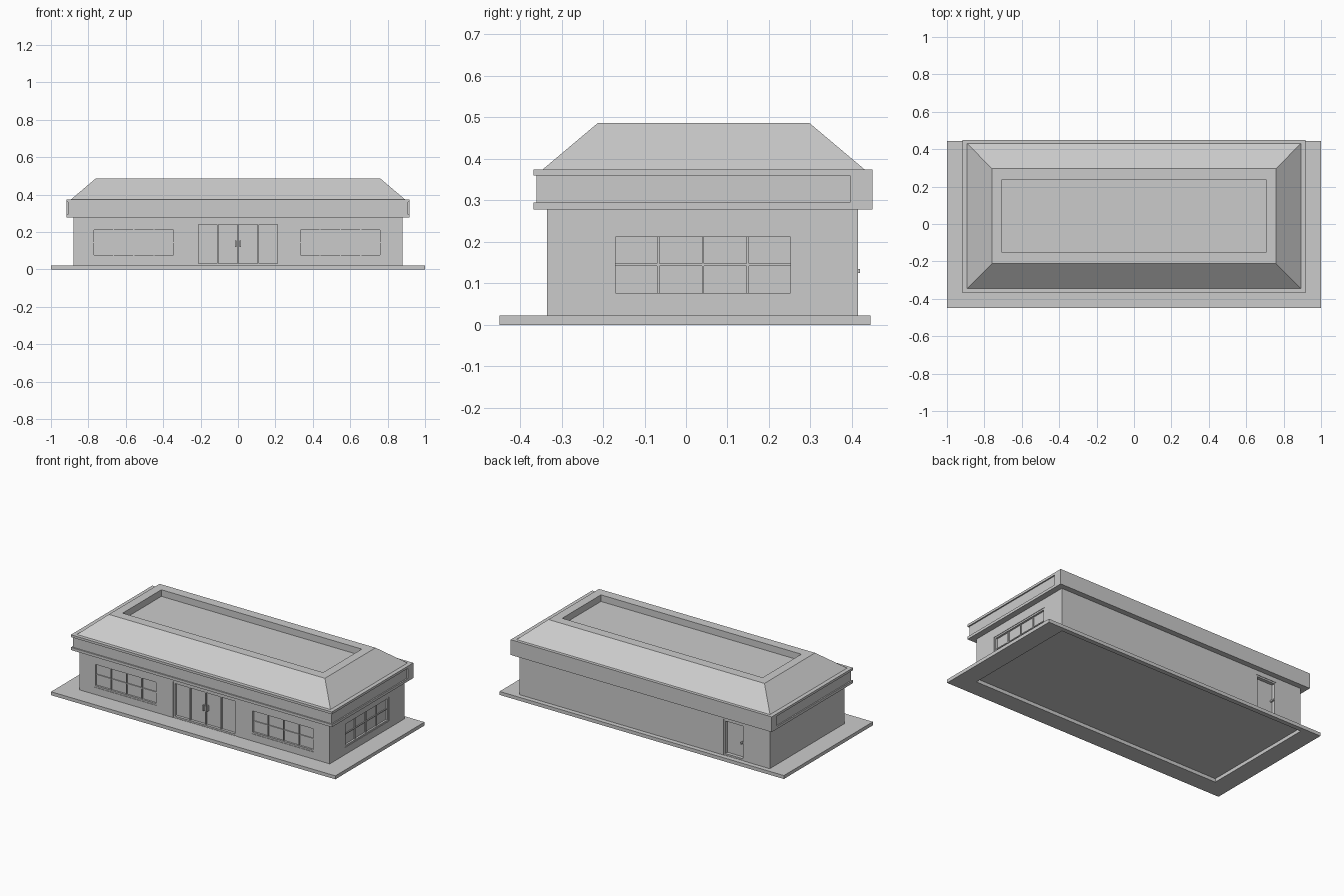
import bpy, bmesh

old = bpy.data.objects.get("Cube")
if old:
    bpy.data.objects.remove(old, do_unlink=True)

grey = bpy.data.materials.new("light_grey")
grey.use_nodes = True
grey.diffuse_color = (0.6, 0.6, 0.6, 1)
grey.node_tree.nodes["Principled BSDF"].inputs["Base Color"].default_value = (0.6, 0.6, 0.6, 1)


def finish(name, bm):
    bmesh.ops.recalc_face_normals(bm, faces=bm.faces)
    mesh = bpy.data.meshes.new(name)
    bm.to_mesh(mesh)
    bm.free()
    mesh.materials.append(grey)
    ob = bpy.data.objects.new(name, mesh)
    bpy.context.collection.objects.link(ob)
    return ob


def loft(name, rects, closed=False):
    """Join rectangles (half x, y min, y max, z) into a skin, capped or looped."""
    bm = bmesh.new()
    rings = [[bm.verts.new(p) for p in
              ((-x, a, z), (x, a, z), (x, b, z), (-x, b, z))]
             for x, a, b, z in rects]
    pairs = list(zip(rings, rings[1:]))
    if closed:
        pairs.append((rings[-1], rings[0]))
    else:
        bm.faces.new(rings[0])
        bm.faces.new(rings[-1])
    for lo, hi in pairs:
        for i in range(4):
            j = (i + 1) % 4
            bm.faces.new((lo[i], lo[j], hi[j], hi[i]))
    return finish(name, bm)


def boxes(name, spans):
    """One object from boxes given as ((x0, x1), (y0, y1), (z0, z1))."""
    bm = bmesh.new()
    for span in spans:
        for v in bmesh.ops.create_cube(bm, size=1)["verts"]:
            for k, (lo, hi) in enumerate(span):
                v.co[k] = (lo + hi) / 2 + v.co[k] * (hi - lo)
    return finish(name, bm)


# Main sizes
WX, WF, WB = 0.88, -0.335, 0.415      # wall half width, front, back
FLOOR, EAVE, TOP = 0.022, 0.278, 0.375
BAR = 0.01                            # frame bar width
WIN_Z = (0.067, 0.222)
DOOR_Z = (FLOOR + 0.001, 0.25)

# Ground slab, open under the building
loft("ground_slab", [(1, -0.45, 0.445, 0), (1, -0.45, 0.445, FLOOR),
                     (WX, WF, WB, FLOOR), (WX, WF, WB, 0)], closed=True)

# Walls
walls = loft("walls", [(WX, WF, WB, FLOOR), (WX, WF, WB, EAVE + 0.005)])

# Openings: name, wall, span along the wall, height span, recess, columns, rows
openings = [
    ("front_right_window", "front", (-0.78, -0.335), WIN_Z, 0.015, 4, 2),
    ("front_left_window", "front", (0.325, 0.77), WIN_Z, 0.015, 4, 2),
    ("front_entrance", "front", (-0.222, 0.222), DOOR_Z, 0.02, 4, 1),
    ("side_window", "side", (-0.18, 0.262), WIN_Z, 0.015, 4, 2),
    ("back_door", "back", (-0.70, -0.555), DOOR_Z, 0.025, 1, 1),
]


def place(wall, along, depth, height):
    """Span of a box whose depth is measured inward from a wall face."""
    near, far = depth
    if wall == "front":
        return along, (WF + near, WF + far), height
    if wall == "back":
        return along, (WB - far, WB - near), height
    return (WX - far, WX - near), along, height


# Cut the recesses
cutter = boxes("opening_cutter", [place(w, a, (-0.05, d), z)
                                  for _, w, a, z, d, _, _ in openings])
cutter.hide_render = True
cut = walls.modifiers.new("openings", "BOOLEAN")
cut.operation, cut.solver, cut.object = "DIFFERENCE", "EXACT", cutter
bpy.context.view_layer.objects.active = walls
bpy.ops.object.modifier_apply(modifier=cut.name)
bpy.data.objects.remove(cutter, do_unlink=True)

# Frames and glazing bars
for name, wall, (a0, a1), (z0, z1), deep, cols, rows in openings:
    bars = []
    for i in range(cols + 1):
        edge = i in (0, cols)
        w = BAR if edge else BAR * 0.6
        c = a0 + BAR / 2 + (a1 - a0 - BAR) * i / cols
        bars.append(place(wall, (c - w / 2, c + w / 2),
                          (0.003 if edge else 0.008, deep), (z0, z1)))
    for i in range(rows + 1):
        edge = i in (0, rows)
        w = BAR if edge else BAR * 0.6
        c = z0 + BAR / 2 + (z1 - z0 - BAR) * i / rows
        bars.append(place(wall, (a0 + BAR, a1 - BAR),
                          (0.003 if edge else 0.009, deep), (c - w / 2, c + w / 2)))
    boxes(name + "_frame", bars)

# Door handles
boxes("entrance_handles", [place("front", (s - 0.003, s + 0.003), (0, 0.02), (0.12, 0.155))
                           for s in (-0.012, 0.012)])
boxes("back_door_handle", [place("back", (-0.685, -0.675), (-0.004, 0.025), (0.125, 0.135))])

# Fascia with a shallow groove on the front and sides
OUT, IN = (0.918, -0.368, 0.447), (0.91, -0.36, 0.44)
loft("fascia", [OUT + (EAVE,), OUT + (0.295,), IN + (0.295,),
                IN + (0.36,), OUT + (0.36,), OUT + (TOP,)])
boxes("back_fascia_board", [((-OUT[0], OUT[0]), (0.395, 0.45), (EAVE, TOP))])

# Hipped roof with a sunken flat top
loft("roof", [(0.892, -0.345, 0.43, TOP), (0.76, -0.212, 0.297, 0.487),
              (0.705, -0.152, 0.237, 0.487), (0.705, -0.152, 0.237, 0.445)])
